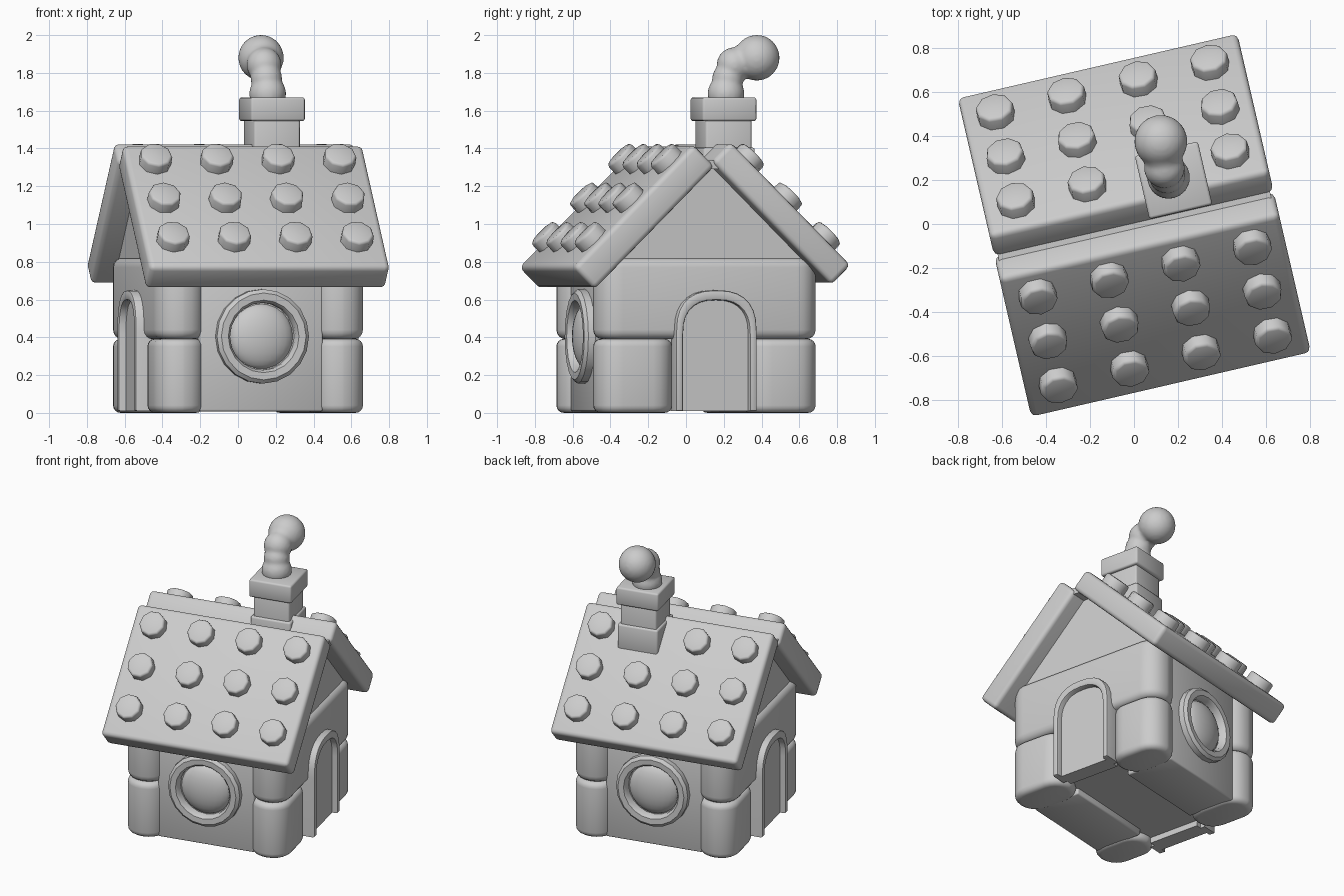
import bpy, bmesh, math
from mathutils import Matrix, Vector

if "Cube" in bpy.data.objects:
    bpy.data.objects.remove(bpy.data.objects["Cube"])

ROT = Matrix.Rotation(math.radians(13), 4, 'Z')   # whole house is turned a little
HALF_TURN = Matrix.Rotation(math.pi, 4, 'Z')
IDENT = Matrix.Identity(4)

grey = bpy.data.materials.new("plain grey")
grey.diffuse_color = (0.6, 0.6, 0.6, 1)
grey.use_nodes = True
grey.node_tree.nodes["Principled BSDF"].inputs["Base Color"].default_value = grey.diffuse_color


def finish(name, bm, mat=IDENT, angle=40):
    bmesh.ops.transform(bm, matrix=mat, verts=bm.verts)
    bmesh.ops.recalc_face_normals(bm, faces=bm.faces)
    me = bpy.data.meshes.new(name)
    bm.to_mesh(me)
    bm.free()
    me.materials.append(grey)
    ob = bpy.data.objects.new(name, me)
    bpy.context.collection.objects.link(ob)
    bpy.ops.object.select_all(action='DESELECT')
    ob.select_set(True)
    bpy.context.view_layer.objects.active = ob
    bpy.ops.object.shade_smooth_by_angle(angle=math.radians(angle))
    return ob


def bevel_edges(bm, edges, width, segs):
    bmesh.ops.bevel(bm, geom=edges, offset=width, segments=segs, profile=0.5,
                    affect='EDGES', clamp_overlap=True)


def box(name, lo, hi, mat=ROT, bevel=0.0, segs=2, upright=0.0):
    """Box from corner to corner; upright rounds the vertical edges first."""
    lo, hi = Vector(lo), Vector(hi)
    bm = bmesh.new()
    bmesh.ops.create_cube(bm, size=1)
    for v in bm.verts:
        v.co = Vector([(lo[i] + hi[i]) / 2 + v.co[i] * (hi[i] - lo[i]) for i in range(3)])
    if upright:
        bevel_edges(bm, [e for e in bm.edges
                         if abs(e.verts[0].co.z - e.verts[1].co.z) > 0.01], upright, 5)
    if bevel:
        bevel_edges(bm, [e for e in bm.edges if e.calc_face_angle(0) > 0.7], bevel, segs)
    return finish(name, bm, mat, 50)


def arch(w, h, n=14):
    """Outline of a round-topped doorway, slightly squared at the top."""
    pts = [(w, 0.01)]
    for i in range(n + 1):
        a = math.pi * i / n
        c, s = math.cos(a), math.sin(a)
        pts.append((math.copysign(abs(c) ** 0.8, c) * w, h - w + abs(s) ** 0.8 * w))
    return [(y + 0.025, z) for y, z in pts + [(-w, 0.01)]]


def push(bm, faces, x):
    """Extrude faces and move the new ones to the given x."""
    ext = bmesh.ops.extrude_face_region(bm, geom=faces)
    for v in ext['geom']:
        if isinstance(v, bmesh.types.BMVert):
            v.co.x = x


def door(side, mat):
    # raised frame
    bm = bmesh.new()
    out = [bm.verts.new((0.5, y, z)) for y, z in arch(0.22, 0.65)]
    inn = [bm.verts.new((0.5, y, z)) for y, z in arch(0.18, 0.597)]
    push(bm, [bm.faces.new((out[i], out[i + 1], inn[i + 1], inn[i]))
              for i in range(len(out) - 1)], 0.613)
    bmesh.ops.recalc_face_normals(bm, faces=bm.faces)
    bevel_edges(bm, [e for e in bm.edges if e.calc_face_angle(0) > 1.0
                     and min(v.co.x for v in e.verts) > 0.6], 0.012, 2)
    finish(side + "_door_frame", bm, mat)
    # door leaf
    bm = bmesh.new()
    push(bm, [bm.faces.new([bm.verts.new((0.46, y, z)) for y, z in arch(0.187, 0.602)])], 0.573)
    finish(side + "_door", bm, mat)


def window(side, mat):
    # round frame, turned around the y axis
    bm = bmesh.new()
    prof = [(0.178, 0.5), (0.178, 0.585), (0.192, 0.604), (0.23, 0.606), (0.25, 0.588), (0.25, 0.5)]
    vs = [bm.verts.new((r, -d, 0.405)) for r, d in prof]
    es = [bm.edges.new((vs[i], vs[(i + 1) % len(vs)])) for i in range(len(vs))]
    bmesh.ops.spin(bm, geom=vs + es, cent=(0, 0, 0.405), axis=(0, 1, 0), dvec=(0, 0, 0),
                   angle=2 * math.pi, steps=20)
    bmesh.ops.remove_doubles(bm, verts=bm.verts, dist=1e-4)
    finish(side + "_window_frame", bm, mat)
    # domed glass
    bm = bmesh.new()
    bmesh.ops.create_uvsphere(bm, u_segments=24, v_segments=12, radius=1)
    for v in bm.verts:
        v.co = Vector((v.co.x * 0.175, v.co.y * 0.075 - 0.535, v.co.z * 0.175 + 0.405))
    finish(side + "_window_glass", bm, mat, 60)


def roof(side, mat, thick, skip):
    # slab hangs from the ridge at 45 degrees
    slope = mat @ Matrix.Translation((0, 0, 1.53 - thick * math.sqrt(2))) \
        @ Matrix.Rotation(-math.pi / 4, 4, 'X')
    box(side + "_roof_slab", (-0.652, -0.012, 0), (0.652, 0.91, thick), slope, 0.028, 3)
    # stud tiles
    for row in range(3):
        for col in range(4):
            if (row, col) in skip:
                continue
            bm = bmesh.new()
            bmesh.ops.create_cone(bm, cap_ends=True, segments=9, radius1=0.088,
                                  radius2=0.086, depth=0.09)
            bevel_edges(bm, [e for e in bm.edges
                             if min(v.co.z for v in e.verts) > 0.04], 0.014, 2)
            spot = Matrix.Translation((-0.5 + col / 3, 0.29 - thick + row * 0.292, thick + 0.02))
            finish("%s_roof_stud_%d_%d" % (side, row, col), bm,
                   slope @ spot @ Matrix.Rotation(row + 0.7 * col, 4, 'Z'), 50)


# Hidden core closing the seams, open underneath
box("wall_core", (-0.48, -0.48, 0.05), (0.48, 0.48, 0.79))

for side, m in (("right", ROT), ("left", ROT @ HALF_TURN)):
    # pillow-like wall blocks: one long upper, two lower corners
    box(side + "_upper_block", (0.3, -0.6, 0.39), (0.567, 0.6, 0.82), m, 0.05, 4, 0.128)
    box(side + "_lower_block_front", (0.3, -0.6, 0), (0.567, -0.18, 0.392), m, 0.04, 4, 0.128)
    box(side + "_lower_block_back", (0.3, 0.21, 0), (0.567, 0.6, 0.392), m, 0.04, 4, 0.128)
    door(side, m)

for side, m in (("front", ROT), ("back", ROT @ HALF_TURN)):
    box(side + "_wall_panel", (-0.335, -0.55, 0.008), (0.335, -0.2, 0.8), m, 0.01)
    window(side, m)

# Gable under the roof, and the filler along the ridge
bm = bmesh.new()
push(bm, [bm.faces.new([bm.verts.new((-0.53, y, z))
                        for y, z in ((-0.55, 0.78), (0.55, 0.78), (0, 1.33))])], 0.53)
finish("gable", bm, ROT)
box("ridge_filler", (-0.635, -0.03, 1.29), (0.635, 0.03, 1.335))

# Roof halves, leaving out the stud under the chimney
roof("back", ROT, 0.148, {(0, 2)})
roof("front", ROT @ HALF_TURN, 0.165, set())

# Chimney: base, stack and cap
for name, half, z0, z1 in (("chimney_base", 0.14, 1.2, 1.405),
                           ("chimney_stack", 0.125, 1.2, 1.58),
                           ("chimney_cap", 0.147, 1.545, 1.67)):
    box(name, (0.22 - half, 0.153 - half, z0), (0.22 + half, 0.153 + half, z1), bevel=0.012)

# Smoke puff: overlapping balls merged into one soft plume
bm = bmesh.new()
for x, y, z, r in ((0.157, 0.212, 1.69, 0.098), (0.15, 0.222, 1.77, 0.084),
                   (0.138, 0.255, 1.842, 0.093), (0.13, 0.31, 1.865, 0.09),
                   (0.122, 0.375, 1.88, 0.121)):
    bmesh.ops.create_uvsphere(bm, u_segments=24, v_segments=16, radius=r,
                              matrix=Matrix.Translation((x, y, z)))
smoke = finish("smoke", bm, IDENT, 180)
rem = smoke.modifiers.new("merge", 'REMESH')
rem.mode = 'VOXEL'
rem.voxel_size = 0.012
rem.use_smooth_shade = True
soft = smoke.modifiers.new("soften", 'SMOOTH')
soft.factor = 0.5
soft.iterations = 4
